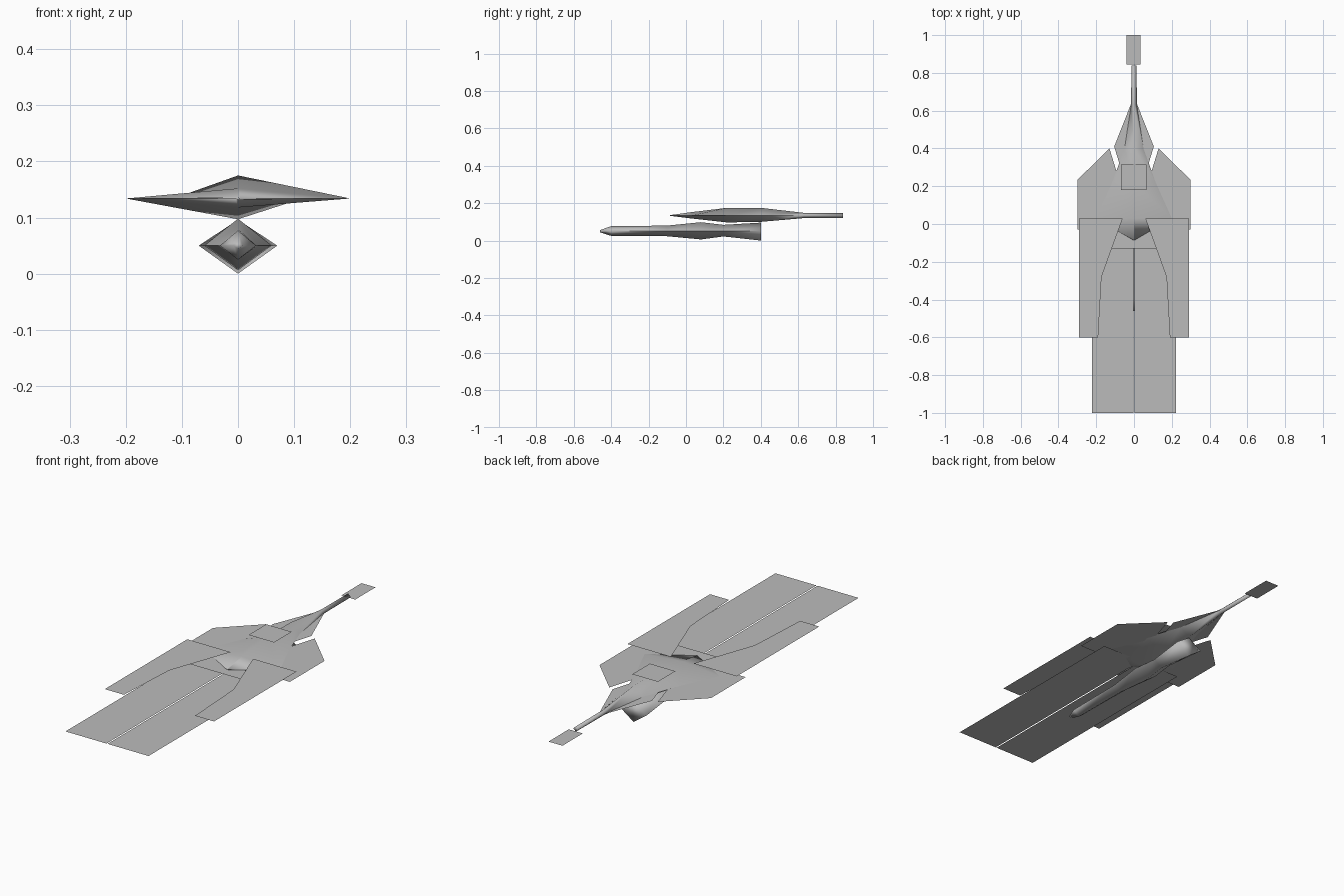
import bpy

cube = bpy.data.objects.get("Cube")
if cube:
    bpy.data.objects.remove(cube, do_unlink=True)

# Single hull colour
grey = bpy.data.materials.new("hull_grey")
grey.use_nodes = True
grey.diffuse_color = (0.5, 0.5, 0.5, 1)
grey.node_tree.nodes["Principled BSDF"].inputs["Base Color"].default_value = (0.5, 0.5, 0.5, 1)


def make(name, verts, faces, smooth=False):
    mesh = bpy.data.meshes.new(name)
    mesh.from_pydata(verts, [], faces)
    mesh.materials.append(grey)
    for p in mesh.polygons:
        p.use_smooth = smooth
    mesh.update()
    ob = bpy.data.objects.new(name, mesh)
    bpy.context.collection.objects.link(ob)
    return ob


def panel(name, outline, z):
    """Flat sheet facing up; outline runs anticlockwise."""
    return make(name, [(x, y, z) for x, y in outline], [range(len(outline))])


def mirrored_panels(name, outline, z):
    """The outline is the +x (left) side; the right side is its mirror."""
    panel("left_" + name, outline, z)
    panel("right_" + name, [(-x, y) for x, y in reversed(outline)], z)


def diamond_body(name, stations, zc):
    """Loft diamond sections: (y, half width, top height, bottom depth)."""
    verts, faces = [], []
    for y, w, up, down in stations:
        verts += [(w, y, zc), (0, y, zc + up), (-w, y, zc), (0, y, zc - down)]
    for s in range(len(stations) - 1):
        a = s * 4
        for i in range(4):
            j = (i + 1) % 4
            faces.append((a + i, a + j, a + 4 + j, a + 4 + i))
    faces += [(3, 2, 1, 0), tuple(len(verts) - 4 + i for i in range(4))]
    ob = make(name, verts, faces, True)
    # End caps stay flat
    for p in ob.data.polygons[-2:]:
        p.use_smooth = False
    bpy.context.view_layer.objects.active = ob
    ob.select_set(True)
    bpy.ops.object.shade_smooth_by_angle(angle=1.75)
    ob.select_set(False)
    return ob


# Upper fuselage with tail boom
diamond_body("upper_fuselage", [
    (-0.085, 0.004, 0.002, 0.002),
    (0.03, 0.2, 0.018, 0.016),
    (0.22, 0.115, 0.041, 0.037),
    (0.40, 0.05, 0.041, 0.034),
    (0.63, 0.015, 0.014, 0.014),
    (0.84, 0.014, 0.013, 0.013),
], 0.134)

# Slung lower pod with flared rear
diamond_body("lower_pod", [
    (-0.46, 0.008, 0.006, 0.006),
    (-0.40, 0.032, 0.027, 0.025),
    (-0.10, 0.035, 0.030, 0.027),
    (0.08, 0.06, 0.048, 0.044),
    (0.20, 0.045, 0.034, 0.028),
    (0.40, 0.07, 0.046, 0.05),
], 0.05)

# Long front deck in two halves with a narrow slit
mirrored_panels("front_deck", [(0.003, -1), (0.222, -1), (0.222, 0.05), (0.003, 0.05)], 0.124)

# Broad mid deck with clipped rear corners
mirrored_panels("mid_deck", [(0, -0.13), (0.2, -0.13), (0.2, -0.03), (0.298, -0.03),
                             (0.298, 0.235), (0.13, 0.4), (0.09, 0.27), (0, 0.25)], 0.132)

# Raised side panels tapering toward the centre
mirrored_panels("side_panel", [(0.19, -0.6), (0.292, -0.6), (0.292, 0.03),
                               (0.06, 0.03), (0.172, -0.28)], 0.157)

# Swept fins beside the boom
mirrored_panels("rear_fin", [(0, 0.28), (0.065, 0.28), (0.105, 0.41), (0.01, 0.65), (0, 0.65)], 0.134)

# Top plate and tail plate
panel("top_plate", [(-0.07, 0.18), (0.067, 0.18), (0.067, 0.315), (-0.07, 0.315)], 0.18)
panel("tail_plate", [(-0.04, 0.845), (0.035, 0.845), (0.035, 1), (-0.04, 1)], 0.125)
